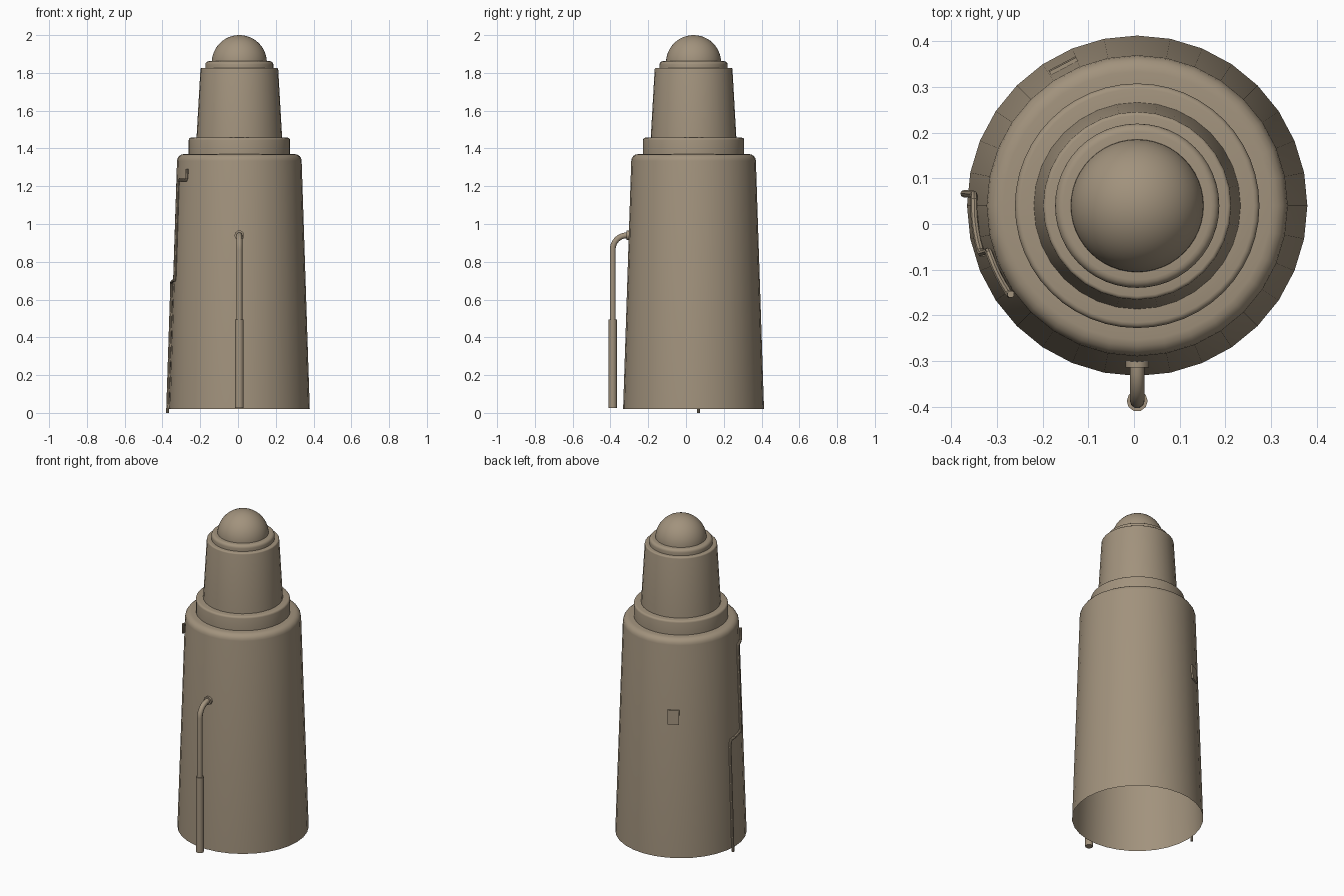
import bpy, bmesh, math
from mathutils import Vector, Matrix

if "Cube" in bpy.data.objects:
    bpy.data.objects.remove(bpy.data.objects["Cube"])

CX, CY = 0.007, 0.04            # tower axis
mat = bpy.data.materials.new("warm_stone")
mat.diffuse_color = (0.36, 0.29, 0.205, 1)
mat.use_nodes = True
mat.node_tree.nodes["Principled BSDF"].inputs["Base Color"].default_value = mat.diffuse_color


def finish(ob, angle=35):
    ob.data.materials.clear()
    ob.data.materials.append(mat)
    bpy.ops.object.select_all(action='DESELECT')
    ob.select_set(True)
    bpy.context.view_layer.objects.active = ob
    bpy.ops.object.shade_smooth_by_angle(angle=math.radians(angle))


def lathe(name, profile, sides=32):
    """Revolve (radius, z) points around the tower axis; radius 0 closes a tip."""
    bm = bmesh.new()
    rings = []
    for r, z in profile:
        n = 1 if r == 0 else sides
        rings.append([bm.verts.new((CX + r * math.cos(math.tau * i / sides),
                                    CY + r * math.sin(math.tau * i / sides), z)) for i in range(n)])
    for a, b in zip(rings, rings[1:]):
        for i in range(sides):
            j = (i + 1) % sides
            if len(b) == 1:
                bm.faces.new((a[i], a[j], b[0]))
            else:
                bm.faces.new((a[i], a[j], b[j], b[i]))
    me = bpy.data.meshes.new(name)
    bm.to_mesh(me)
    bm.free()
    ob = bpy.data.objects.new(name, me)
    bpy.context.collection.objects.link(ob)
    finish(ob)
    return ob


def corner(r, z, rad, steps=4):
    """Rounded outer shoulder ending at radius r - rad, height z."""
    return [(r - rad + rad * math.cos(t), z - rad + rad * math.sin(t))
            for t in (math.pi / 2 * i / steps for i in range(steps + 1))]


def tube(name, pts, radius, res=3):
    cu = bpy.data.curves.new(name, 'CURVE')
    cu.dimensions = '3D'
    cu.bevel_depth = radius
    cu.bevel_resolution = res
    cu.use_fill_caps = True
    sp = cu.splines.new('POLY')
    sp.points.add(len(pts) - 1)
    for p, c in zip(sp.points, pts):
        p.co = (*c, 1)
    ob = bpy.data.objects.new(name, cu)
    bpy.context.collection.objects.link(ob)
    bpy.ops.object.select_all(action='DESELECT')
    ob.select_set(True)
    bpy.context.view_layer.objects.active = ob
    bpy.ops.object.convert(target='MESH')
    finish(bpy.context.view_layer.objects.active, 40)


def wall_radius(z):
    return 0.373 - (z - 0.02) * 0.0328


def on_wall(deg, z, off):
    r, a = wall_radius(z) + off, math.radians(deg)
    return (CX + r * math.cos(a), CY + r * math.sin(a), z)


# Tower stages, the main body is open underneath
lathe("main_body", [(0.373, 0.02)] + corner(0.33, 1.37, 0.036) + [(0.24, 1.37)])
lathe("collar_ring", [(0.268, 1.365)] + corner(0.268, 1.457, 0.012, 3) + [(0.2, 1.457)], 48)
lathe("upper_body", [(0.227, 1.45)] + corner(0.206, 1.826, 0.008, 3) + [(0.16, 1.826)])
lathe("dome_seat", [(0.18, 1.82)] + corner(0.18, 1.862, 0.018, 4) + [(0.13, 1.862)], 48)
lathe("dome", [(0.146 * math.cos(t), 1.854 + 0.146 * math.sin(t))
               for t in (math.pi / 2 * i / 12 for i in range(12))] + [(0, 2.0)], 48)

# Front drain pipe with sleeve, bend and wall flange
PY = -0.388
bend = [(CX, PY + 0.075 * (1 - math.cos(t)), 0.865 + 0.075 * math.sin(t))
        for t in (math.pi / 2 * i / 8 for i in range(9))]
tube("drain_pipe", [(CX, PY, 0.48)] + bend + [(CX, -0.29, 0.942)], 0.016)
tube("drain_sleeve", [(CX, PY, 0.025), (CX, PY, 0.495)], 0.023)
tube("drain_flange", [(CX, -0.314, 0.94), (CX, -0.298, 0.94)], 0.026)

# Thin cable climbing the left side with a jog half way up
cable = [on_wall(176, 0.0, 0.007), on_wall(176, 0.65, 0.007), on_wall(177, 0.68, 0.007)]
cable += [on_wall(178 + 18 * i / 5, 0.69 + 0.012 * i / 5, 0.007) for i in range(6)]
cable += [on_wall(197, 0.73, 0.007), on_wall(197, 1.20, 0.007), on_wall(198, 1.228, 0.007)]
cable += [on_wall(199 + 15 * i / 4, 1.232, 0.007) for i in range(5)]
cable += [on_wall(215, 1.245, 0.007), on_wall(215, 1.29, 0.007)]
tube("side_cable", cable, 0.008, 2)

# Small hatch plate on the back
bpy.ops.mesh.primitive_cube_add(size=1)
hatch = bpy.context.object
hatch.name = "back_hatch"
hatch.data.transform(Matrix.Diagonal((0.014, 0.067, 0.088, 1)))
hatch.location = Vector(on_wall(117.8, 0.89, 0.0))
hatch.rotation_euler = (0, -0.033, math.radians(117.8))
finish(hatch)
